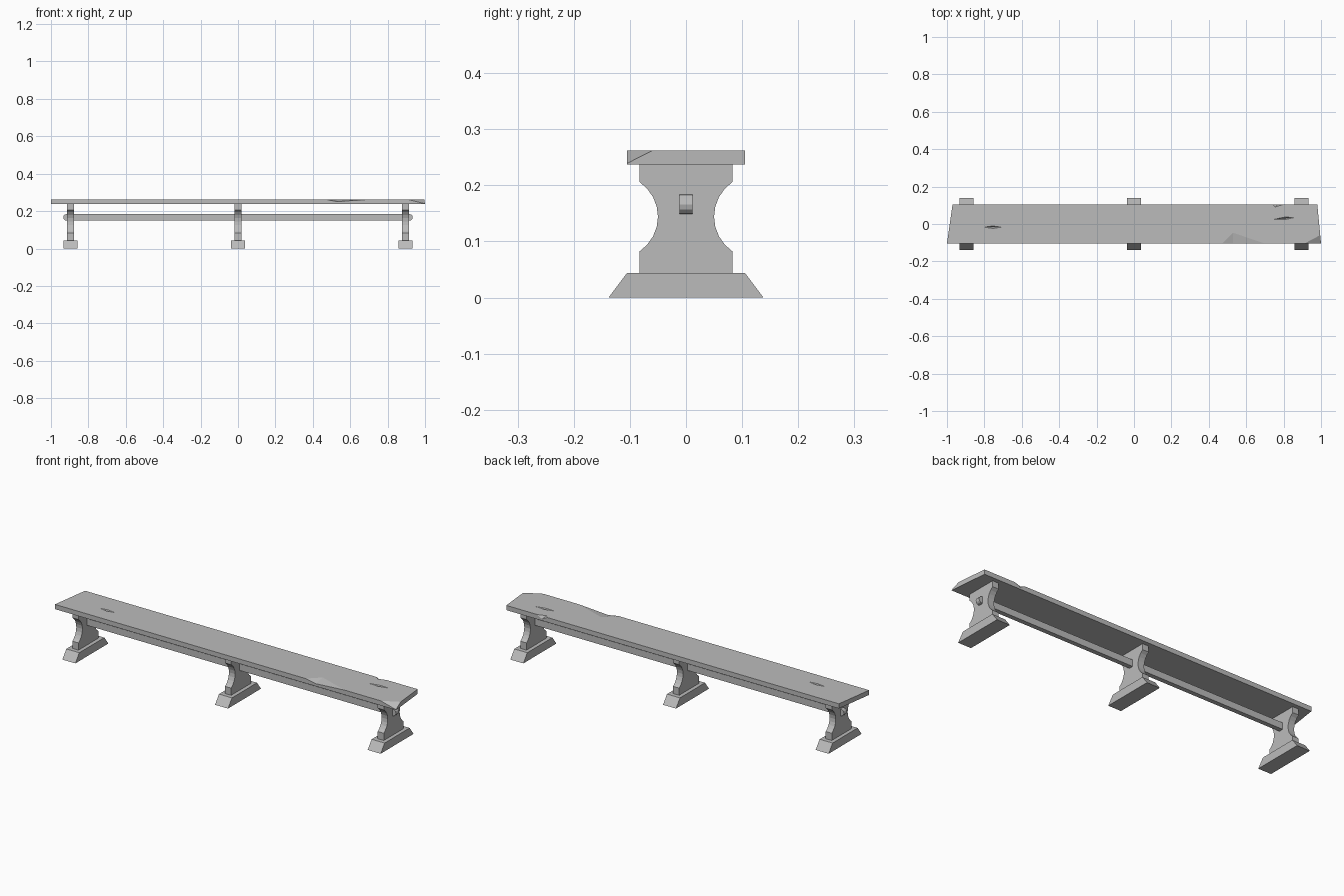
import bpy, bmesh, math
from mathutils import Vector

if "Cube" in bpy.data.objects:
    bpy.data.objects.remove(bpy.data.objects["Cube"])

stone = bpy.data.materials.new("grey stone")
stone.use_nodes = True
GREY = (0.5, 0.5, 0.5, 1)
stone.diffuse_color = GREY
stone.node_tree.nodes["Principled BSDF"].inputs["Base Color"].default_value = GREY


def finish(name, bm):
    bmesh.ops.recalc_face_normals(bm, faces=bm.faces)
    mesh = bpy.data.meshes.new(name)
    bm.to_mesh(mesh)
    bm.free()
    mesh.materials.append(stone)
    obj = bpy.data.objects.new(name, mesh)
    bpy.context.collection.objects.link(obj)
    return obj


def prism(name, outline, place, low, high):
    """Extrude a 2D outline from low to high; place maps (u, v, depth) to xyz."""
    bm = bmesh.new()
    face = bm.faces.new([bm.verts.new(place(u, v, low)) for u, v in outline])
    ext = bmesh.ops.extrude_face_region(bm, geom=[face])["geom"]
    move = Vector(place(0, 0, high)) - Vector(place(0, 0, low))
    bmesh.ops.translate(bm, vec=move, verts=[g for g in ext if isinstance(g, bmesh.types.BMVert)])
    return finish(name, bm)


def along_x(u, v, d):
    return (d, u, v)


def along_y(u, v, d):
    return (u, d, v)


def along_z(u, v, d):
    return (u, v, d)


def mirrored(half):
    return half + [(-u, v) for u, v in reversed(half)]


# Supports: tapered foot and waisted post
R, MID, CENTRE = 0.0747, 0.144, 0.1247
waist = [(CENTRE - R * math.cos(a), MID + R * math.sin(a))
         for a in (math.radians(-56 + 112 * i / 8) for i in range(9))]
post = mirrored([(0.083, 0.044)] + waist + [(0.083, 0.237)])
foot = mirrored([(0.138, 0), (0.105, 0.044)])
for side, x in (("right", -0.895), ("middle", 0), ("left", 0.895)):
    prism(side + "_foot", foot, along_x, x - 0.038, x + 0.038)
    prism(side + "_post", post, along_x, x - 0.018, x + 0.018)

# Stretcher with rounded ends, passing through the posts
r = 0.0175
tip = [(0.917 + r * math.sin(a), 0.166 - r * math.cos(a))
       for a in (math.pi * i / 6 for i in range(7))]
prism("stretcher", mirrored(tip), along_y, -0.012, 0.012)

# Seat slab with skewed ends
TOP, FRONT, BACK = 0.262, -0.105, 0.105
seat = prism("seat", [(-1, FRONT), (1, FRONT), (0.98, BACK), (-0.97, BACK)],
             along_z, 0.237, TOP)


def chip(apex, rim):
    """Cut a faceted chip: a cone from the apex through the rim points."""
    bm = bmesh.new()
    apex = Vector(apex)
    pts = [apex] + [apex + 1.4 * (Vector(p) - apex) for p in rim]
    for p in pts:
        bm.verts.new(p)
        bm.verts.new((p.x, p.y, TOP + 0.04))
    hull = bmesh.ops.convex_hull(bm, input=bm.verts)
    spare = {g for g in hull["geom_interior"] + hull["geom_unused"]
             if isinstance(g, bmesh.types.BMVert)}
    bmesh.ops.delete(bm, geom=list(spare), context="VERTS")
    cutter = finish("chip_cutter", bm)
    cutter.hide_render = True
    mod = seat.modifiers.new("chip", "BOOLEAN")
    mod.operation, mod.solver, mod.object = "DIFFERENCE", "EXACT", cutter
    bpy.context.view_layer.objects.active = seat
    bpy.ops.object.modifier_apply(modifier=mod.name)
    bpy.data.objects.remove(cutter)


# Worn edges and corner
chip((0.53, -0.047, TOP), [(0.47, FRONT, TOP), (0.53, FRONT, 0.251), (0.7, FRONT, TOP)])
chip((0.995, -0.06, TOP), [(0.91, FRONT, TOP), (1, FRONT, 0.239), (1.05, -0.06, TOP)])
chip((0.755, 0.091, TOP), [(0.74, BACK, TOP), (0.77, BACK, 0.246), (0.8, BACK, TOP)])


# Shallow gouges in the top
def gouge(x0, x1, y, skew):
    m = (x0 + x1) / 2
    chip((m, y, TOP - 0.008), [(x0, y - skew, TOP), (m, y - 0.007, TOP),
                               (x1, y + skew, TOP), (m, y + 0.007, TOP)])


gouge(-0.8, -0.71, -0.017, 0)
gouge(0.75, 0.86, 0.03, 0.005)
